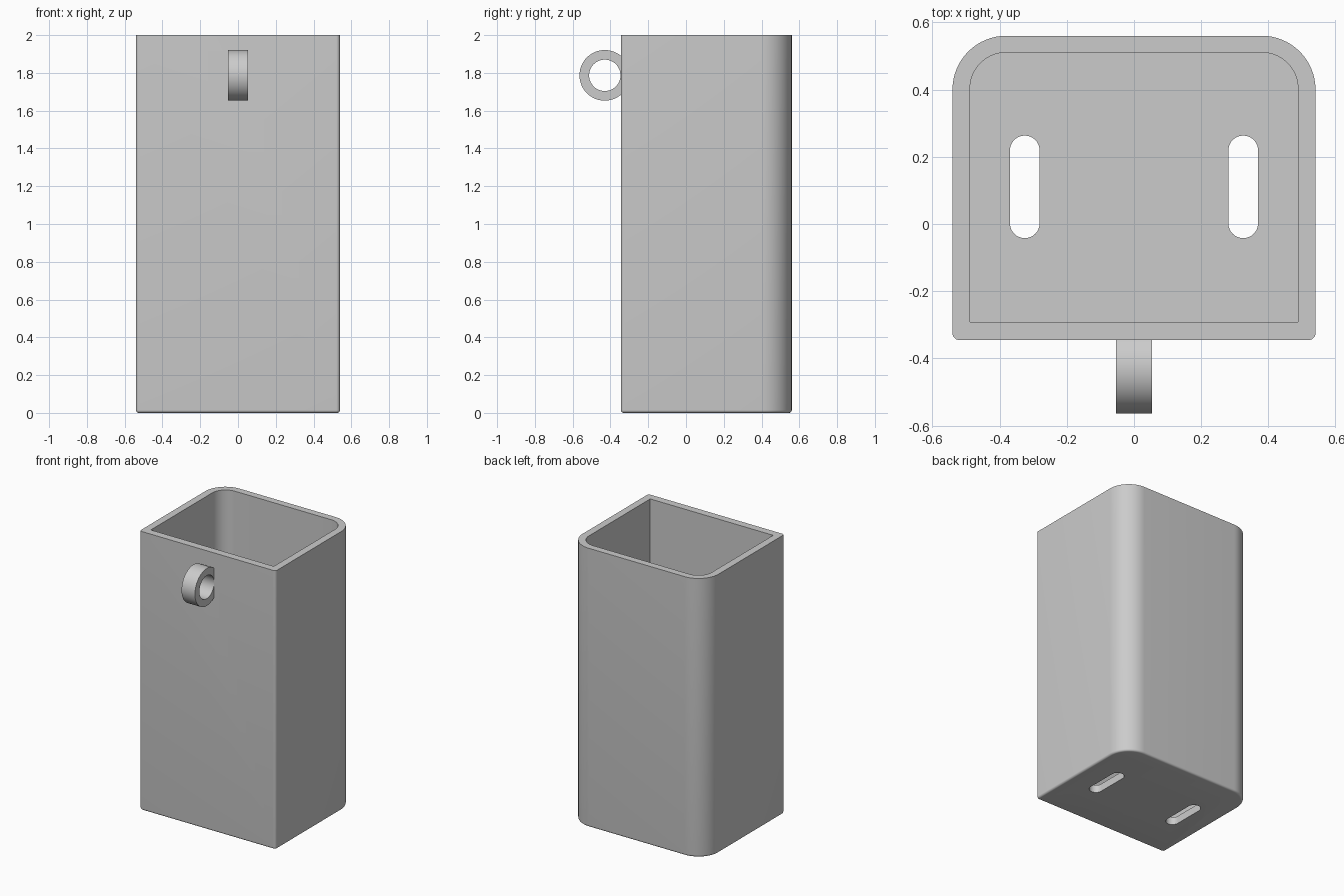
import bpy
import bmesh
from math import sin, cos, pi

if "Cube" in bpy.data.objects:
    bpy.data.objects.remove(bpy.data.objects["Cube"])

grey = bpy.data.materials.new("grey plastic")
grey.use_nodes = True
colour = (0.6, 0.6, 0.6, 1)
grey.diffuse_color = colour
grey.node_tree.nodes["Principled BSDF"].inputs["Base Color"].default_value = colour


def rounded_rect(x0, x1, y0, y1, front_r, back_r, inset=0.0, steps=16):
    """Counter-clockwise outline with separate front and back corner radii."""
    corners = [(x1 - back_r, y1 - back_r, back_r, 0),
               (x0 + back_r, y1 - back_r, back_r, 1),
               (x0 + front_r, y0 + front_r, front_r, 2),
               (x1 - front_r, y0 + front_r, front_r, 3)]
    points = []
    for cx, cy, r, quarter in corners:
        for i in range(steps + 1):
            a = (quarter + i / steps) * pi / 2
            points.append((cx + (r - inset) * cos(a), cy + (r - inset) * sin(a)))
    return points


def loft(name, rings):
    """Closed solid through a stack of (outline, z) rings, capped at both ends."""
    bm = bmesh.new()
    loops = [[bm.verts.new((x, y, z)) for x, y in pts] for pts, z in rings]
    n = len(loops[0])
    for a, b in zip(loops, loops[1:]):
        for i in range(n):
            j = (i + 1) % n
            bm.faces.new((a[i], a[j], b[j], b[i]))
    bm.faces.new(loops[0][::-1])
    bm.faces.new(loops[-1])
    bmesh.ops.remove_doubles(bm, verts=bm.verts, dist=1e-5)
    bmesh.ops.recalc_face_normals(bm, faces=bm.faces)
    mesh = bpy.data.meshes.new(name)
    bm.to_mesh(mesh)
    bm.free()
    mesh.materials.append(grey)
    obj = bpy.data.objects.new(name, mesh)
    bpy.context.collection.objects.link(obj)
    return obj


def cylinder(name, radius, depth):
    bpy.ops.mesh.primitive_cylinder_add(vertices=64, radius=radius, depth=depth,
                                        location=(0, -0.43, 1.787),
                                        rotation=(0, pi / 2, 0))
    obj = bpy.context.object
    obj.name = name
    obj.data.materials.append(grey)
    return obj


def boolean(target, tool, operation):
    """Apply a boolean and discard the tool object."""
    tool.hide_render = True
    mod = target.modifiers.new(operation.lower(), 'BOOLEAN')
    mod.operation = operation
    mod.solver = 'EXACT'
    mod.object = tool
    bpy.context.view_layer.objects.active = target
    bpy.ops.object.modifier_apply(modifier=mod.name)
    bpy.data.objects.remove(tool)


# Outer body with a small fillet around the base
fillet = 0.015
rings = []
for i in range(7):
    a = i / 6 * pi / 2
    outline = rounded_rect(-0.54, 0.54, -0.345, 0.56, 0.02, 0.16,
                           inset=fillet * (1 - sin(a)))
    rings.append((outline, fillet * (1 - cos(a))))
rings.append((rounded_rect(-0.54, 0.54, -0.345, 0.56, 0.02, 0.16), 2.0))
holder_body = loft("holder_body", rings)

# Hanging ring, fused into the front wall
ring = cylinder("hanging_ring", 0.134, 0.106)
boolean(ring, cylinder("ring_hole", 0.083, 0.3), 'DIFFERENCE')
boolean(holder_body, ring, 'UNION')

# Open cavity with rounded back corners and square front corners
inner = rounded_rect(-0.488, 0.488, -0.291, 0.51, 0.0, 0.107)
boolean(holder_body, loft("cavity", [(inner, 0.054), (inner, 2.2)]), 'DIFFERENCE')

# Two long drain slots through the floor
for x in (-0.325, 0.325):
    slot = rounded_rect(x - 0.044, x + 0.044, -0.042, 0.263, 0.0439, 0.0439)
    boolean(holder_body, loft("drain_slot", [(slot, -0.1), (slot, 0.2)]), 'DIFFERENCE')

# Smooth curves, crisp edges
bpy.ops.object.select_all(action='DESELECT')
holder_body.select_set(True)
bpy.context.view_layer.objects.active = holder_body
bpy.ops.object.shade_smooth_by_angle(angle=pi / 6)
